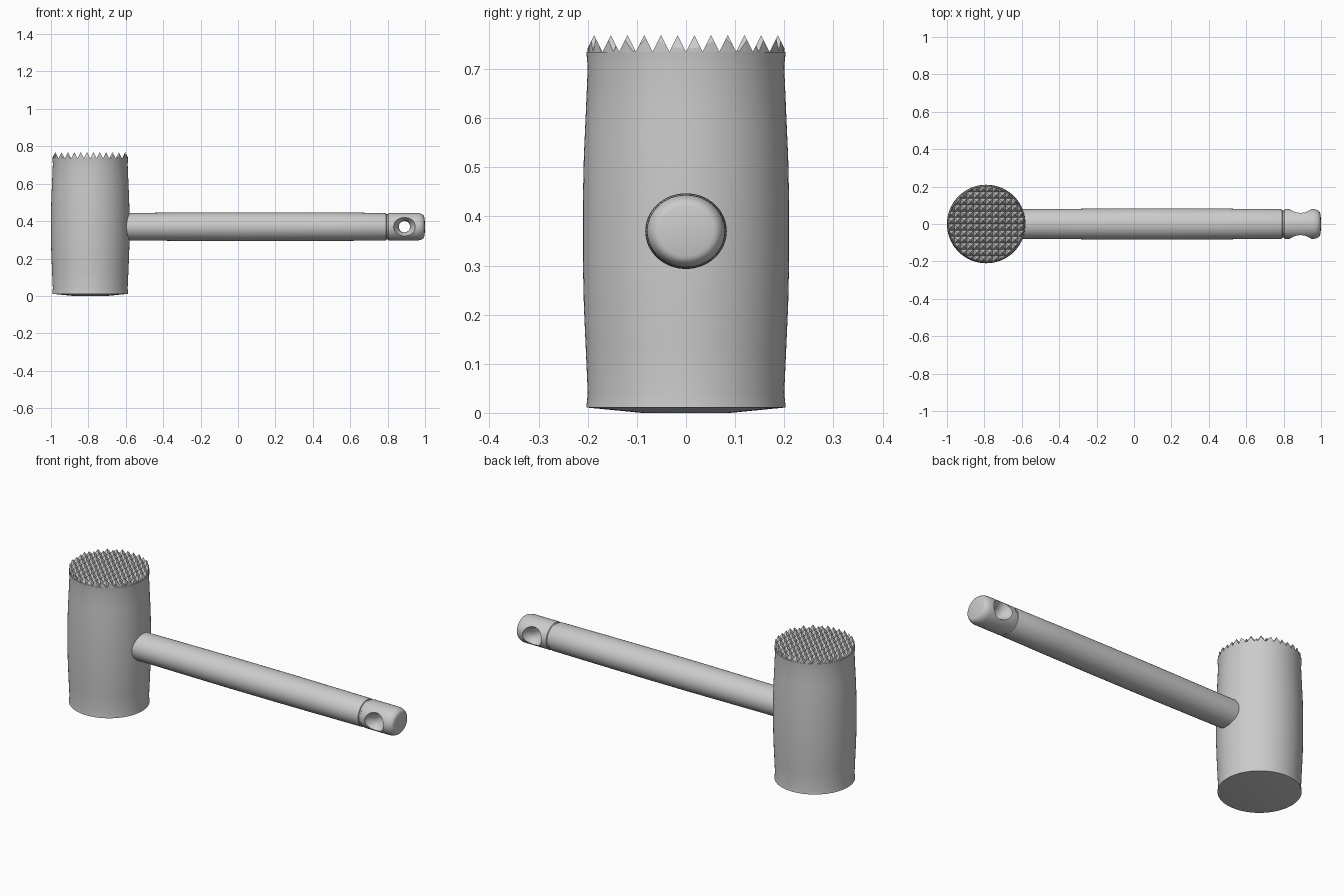
import bpy, bmesh, math
from mathutils import Matrix

if "Cube" in bpy.data.objects:
    bpy.data.objects.remove(bpy.data.objects["Cube"])

HEAD_X, AXIS_Z, TOP_Z = -0.79, 0.37, 0.735

metal = bpy.data.materials.new("grey_metal")
metal.use_nodes = True
metal.diffuse_color = (0.6, 0.6, 0.6, 1)
metal.node_tree.nodes["Principled BSDF"].inputs["Base Color"].default_value = (0.6, 0.6, 0.6, 1)


def add_object(name, bm):
    bmesh.ops.recalc_face_normals(bm, faces=bm.faces)
    mesh = bpy.data.meshes.new(name)
    bm.to_mesh(mesh)
    bm.free()
    mesh.materials.append(metal)
    obj = bpy.data.objects.new(name, mesh)
    bpy.context.collection.objects.link(obj)
    return obj


def lathe(name, profile, matrix, sides=64):
    """Revolve (radius, height) points about z, cap both ends, then place."""
    bm = bmesh.new()
    rings = [[bm.verts.new((r * math.cos(a), r * math.sin(a), h))
              for a in (2 * math.pi * i / sides for i in range(sides))]
             for r, h in profile]
    for low, high in zip(rings, rings[1:]):
        for i in range(sides):
            j = (i + 1) % sides
            bm.faces.new((low[i], low[j], high[j], high[i]))
    bm.faces.new(rings[0])
    bm.faces.new(rings[-1])
    bm.transform(matrix)
    return add_object(name, bm)


def cut(obj, cutter, operation):
    mod = obj.modifiers.new("cut", 'BOOLEAN')
    mod.operation, mod.object, mod.solver = operation, cutter, 'EXACT'
    bpy.context.view_layer.objects.active = obj
    bpy.ops.object.modifier_apply(modifier=mod.name)
    bpy.data.objects.remove(cutter)


def smooth(obj, degrees):
    bpy.ops.object.select_all(action='DESELECT')
    obj.select_set(True)
    bpy.context.view_layer.objects.active = obj
    bpy.ops.object.shade_smooth_by_angle(angle=math.radians(degrees))


# Barrel-shaped head with narrow end bands and a slightly domed base
head = lathe("head", [
    (0.09, 0), (0.203, 0.011), (0.2, 0.04), (0.204, 0.13), (0.208, 0.22),
    (0.21, 0.31), (0.21, 0.43), (0.208, 0.52), (0.204, 0.61),
    (0.2, 0.705), (0.203, TOP_Z)], Matrix.Translation((HEAD_X, 0, 0)), 96)
smooth(head, 30)

# Grid of pyramid teeth, trimmed to the round face
COUNT, PITCH, TOOTH = 12, 0.034, 0.034
bm = bmesh.new()
bmesh.ops.create_grid(bm, x_segments=COUNT, y_segments=COUNT, size=COUNT * PITCH / 2)
cells = list(bm.faces)
rim = [e for e in bm.edges if e.is_boundary]
skirt = bmesh.ops.extrude_edge_only(bm, edges=rim)["geom"]
bmesh.ops.translate(bm, vec=(0, 0, -0.02),
                    verts=[g for g in skirt if isinstance(g, bmesh.types.BMVert)])
bmesh.ops.contextual_create(bm, geom=[g for g in skirt if isinstance(g, bmesh.types.BMEdge)
                                      and g.is_boundary])
for cell in cells:
    tip = bmesh.ops.poke(bm, faces=[cell])["verts"][0]
    tip.co.z += TOOTH
bm.transform(Matrix.Translation((HEAD_X, 0, TOP_Z)))
teeth = add_object("teeth", bm)
trim = lathe("teeth_trim", [(0.201, 0.6), (0.201, 0.9)],
             Matrix.Translation((HEAD_X, 0, 0)), 96)
cut(teeth, trim, 'INTERSECT')

# Slightly oval handle: swelling grip, narrow groove, rounded end knob
profile = [(0.95, -0.65), (0.965, -0.5), (0.985, -0.25), (1, -0.05), (1, 0.25),
           (0.985, 0.5), (0.96, 0.785), (0.94, 0.791), (0.885, 0.793),
           (0.885, 0.801), (0.94, 0.804), (0.96, 0.81), (0.96, 0.955)]
for step in range(1, 7):
    a = math.pi / 2 * step / 6
    profile.append((0.66 + 0.3 * math.cos(a), 0.955 + 0.041 * math.sin(a)))
profile.append((0.3, 1.0))
oval = Matrix.Diagonal((0.077, 0.083, 1, 1))
handle = lathe("handle", profile, Matrix.Translation((0, 0, AXIS_Z))
               @ Matrix.Rotation(math.pi / 2, 4, 'Y') @ oval)

# Flared hanging hole through the knob
flare = [(0.03, 0), (0.0305, 0.015), (0.033, 0.03), (0.038, 0.043),
         (0.046, 0.055), (0.053, 0.066), (0.058, 0.08), (0.06, 0.1)]
hole = [(r, -h) for r, h in reversed(flare[1:])] + flare
cutter = lathe("hole_cutter", hole, Matrix.Translation((0.89, 0, AXIS_Z))
               @ Matrix.Rotation(math.pi / 2, 4, 'X'), 48)
cut(handle, cutter, 'DIFFERENCE')
smooth(handle, 35)
